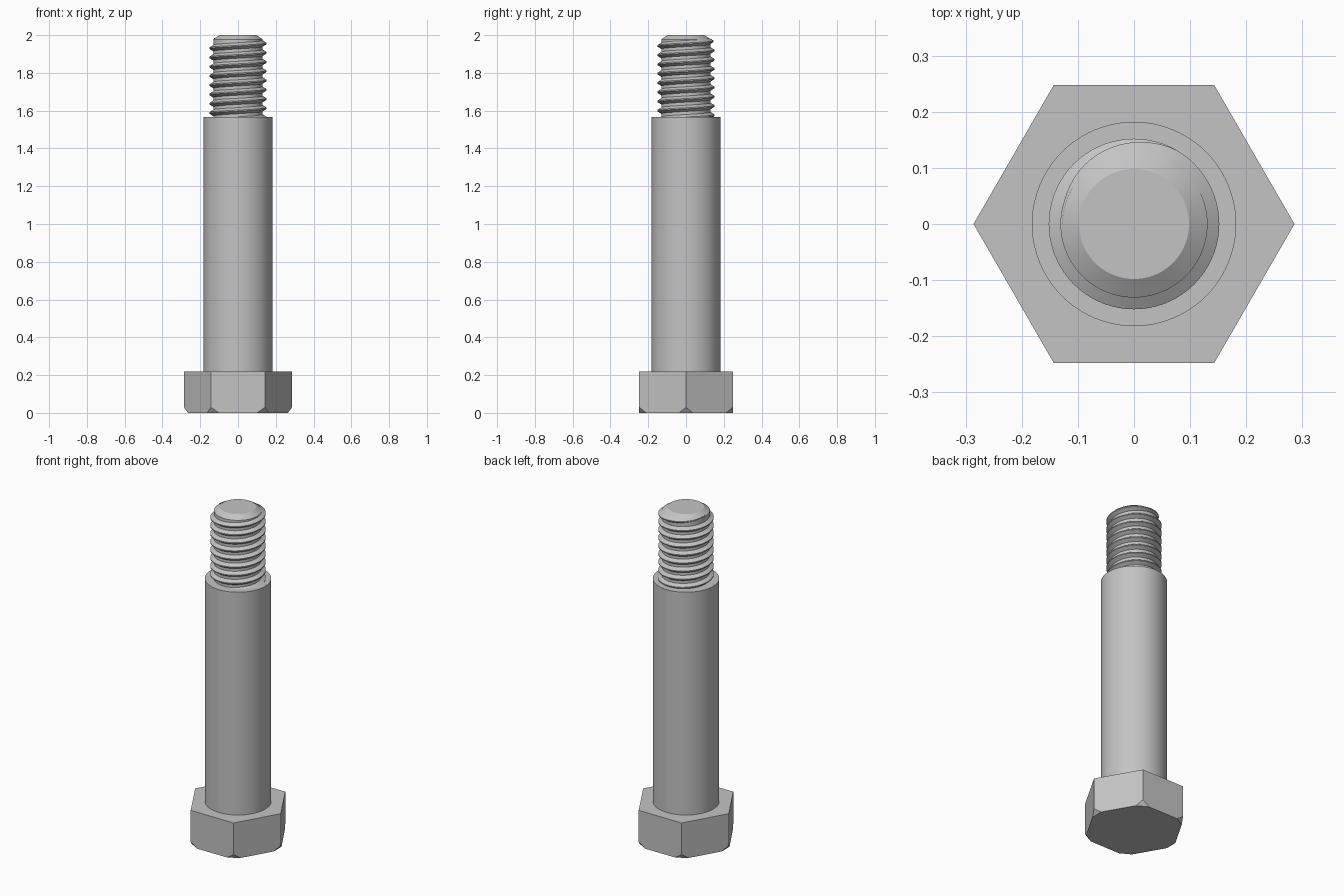
import bpy, bmesh, math
from mathutils import Vector

if "Cube" in bpy.data.objects:
    bpy.data.objects.remove(bpy.data.objects["Cube"])

steel = bpy.data.materials.new("grey_steel")
steel.use_nodes = True
colour = (0.55, 0.55, 0.55, 1)
steel.diffuse_color = colour
steel.node_tree.nodes["Principled BSDF"].inputs["Base Color"].default_value = colour


def finish(bm, name, smooth=True):
    bmesh.ops.recalc_face_normals(bm, faces=bm.faces)
    mesh = bpy.data.meshes.new(name)
    bm.to_mesh(mesh)
    bm.free()
    mesh.materials.append(steel)
    obj = bpy.data.objects.new(name, mesh)
    bpy.context.collection.objects.link(obj)
    if smooth:
        bpy.ops.object.select_all(action="DESELECT")
        obj.select_set(True)
        bpy.context.view_layer.objects.active = obj
        bpy.ops.object.shade_smooth_by_angle(angle=math.radians(25))
    return obj


def stacked(name, profile, sides, smooth=True):
    """Solid built from (radius, height) rings, capped at both ends."""
    bm = bmesh.new()
    rings = []
    for r, z in profile:
        angles = [math.tau * i / sides for i in range(sides)]
        rings.append([bm.verts.new((r * math.cos(a), r * math.sin(a), z)) for a in angles])
    for low, high in zip(rings, rings[1:]):
        for i in range(sides):
            j = (i + 1) % sides
            bm.faces.new((low[i], low[j], high[j], high[i]))
    bm.faces.new(rings[0])
    bm.faces.new(rings[-1])
    return finish(bm, name, smooth)


# Hexagonal head with its lower corners cut off
HEAD_R, HEAD_TOP = 0.286, 0.22
head = stacked("hex_head", [(HEAD_R, 0), (HEAD_R, HEAD_TOP)], 6, False)
bm = bmesh.new()
bm.from_mesh(head.data)
cut_in, cut_up = 0.021, 0.03
for i in range(6):
    a = math.tau * i / 6
    out = Vector((math.cos(a), math.sin(a), 0))
    normal = out * cut_up - Vector((0, 0, cut_in))
    geom = bm.verts[:] + bm.edges[:] + bm.faces[:]
    cut = bmesh.ops.bisect_plane(bm, geom=geom, plane_co=out * (HEAD_R - cut_in),
                                 plane_no=normal.normalized(), clear_outer=True)
    rim = [e for e in cut["geom_cut"] if isinstance(e, bmesh.types.BMEdge)]
    bmesh.ops.holes_fill(bm, edges=rim, sides=0)
bmesh.ops.recalc_face_normals(bm, faces=bm.faces)
bm.to_mesh(head.data)
bm.free()

# Smooth shank and the threaded end's core with a chamfered tip
SHANK_TOP = 1.567
stacked("shank", [(0.182, HEAD_TOP), (0.182, SHANK_TOP)], 96)
CORE_R = 0.131
stacked("thread_core", [(CORE_R, SHANK_TOP), (CORE_R, 1.978), (0.098, 2)], 96)

# Right-handed thread ridge that fades out over its last third of a turn
PITCH, TURNS, STEPS, END_Z = 0.049, 9, 72, 1.98
bm = bmesh.new()
sections = []
total = TURNS * STEPS
for k in range(total + 1):
    a = math.pi + math.tau * k / STEPS
    z = END_Z - PITCH * (total - k) / STEPS
    fade = min(1, (total - k) / (STEPS / 3))
    inner = CORE_R - 0.004
    crest = inner + (0.152 - inner) * fade
    half = 0.004 + 0.015 * fade
    tip = 0.003
    section = [(inner, -half), (crest, -tip), (crest, tip), (inner, half)]
    sections.append([bm.verts.new((r * math.cos(a), r * math.sin(a), z + dz))
                     for r, dz in section])
for s, t in zip(sections, sections[1:]):
    for i in range(4):
        j = (i + 1) % 4
        bm.faces.new((s[i], s[j], t[j], t[i]))
bm.faces.new(sections[0])
bm.faces.new(sections[-1])
finish(bm, "thread_ridge")
